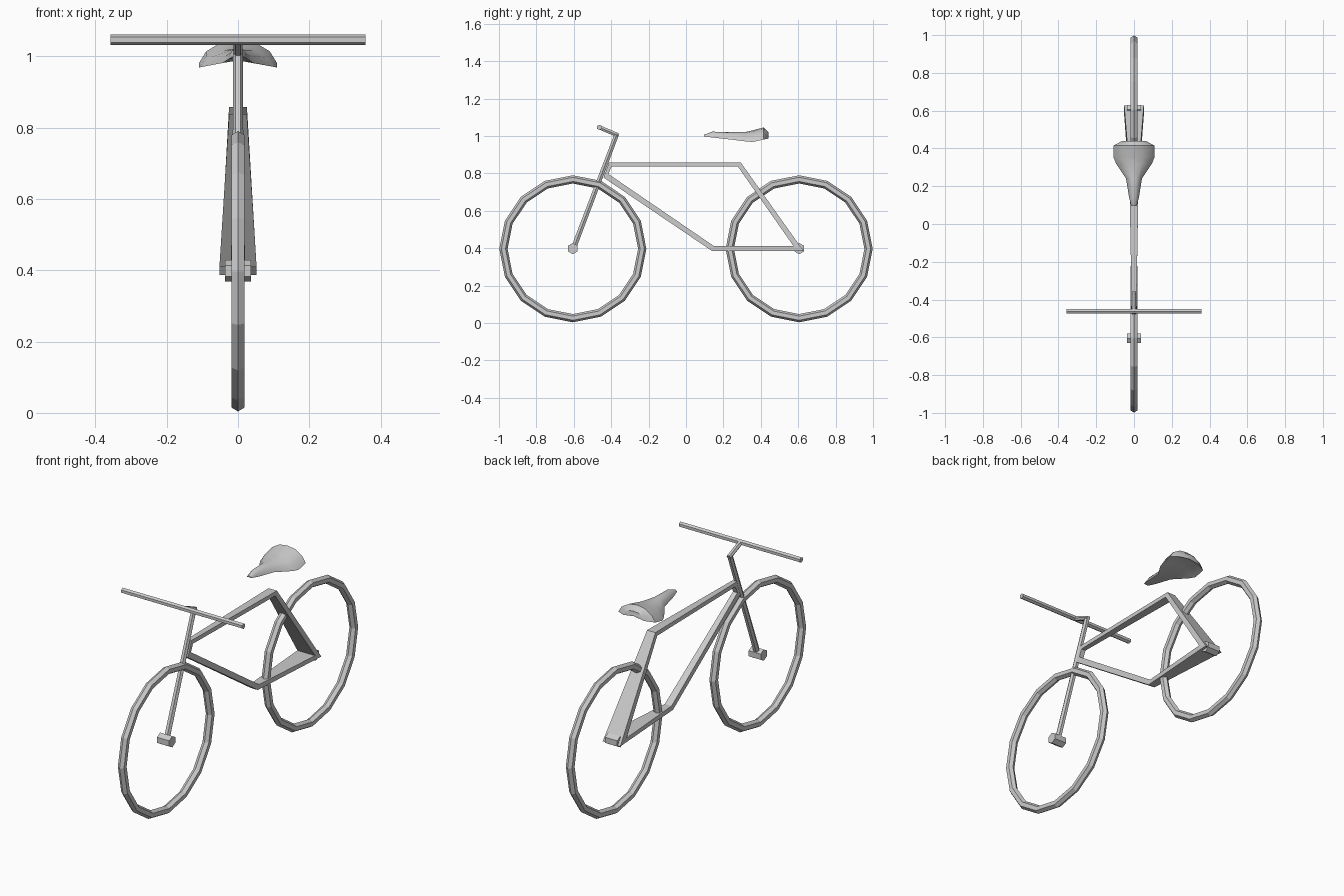
import bpy, bmesh, math
from mathutils import Vector

if "Cube" in bpy.data.objects:
    bpy.data.objects.remove(bpy.data.objects["Cube"], do_unlink=True)

grey = bpy.data.materials.new("plain grey")
grey.use_nodes = True
COLOUR = (0.6, 0.6, 0.6, 1)
grey.diffuse_color = COLOUR
grey.node_tree.nodes["Principled BSDF"].inputs["Base Color"].default_value = COLOUR


def finish(name, bm):
    bmesh.ops.recalc_face_normals(bm, faces=bm.faces[:])
    mesh = bpy.data.meshes.new(name)
    bm.to_mesh(mesh)
    bm.free()
    mesh.materials.append(grey)
    obj = bpy.data.objects.new(name, mesh)
    bpy.context.collection.objects.link(obj)
    return obj


def loft(name, rings, cap=True, closed=False):
    """Skin a list of equal-length point rings."""
    bm = bmesh.new()
    loops = [[bm.verts.new(p) for p in ring] for ring in rings]
    pairs = list(zip(loops, loops[1:]))
    if closed:
        pairs.append((loops[-1], loops[0]))
    for a, b in pairs:
        for i in range(len(a)):
            j = (i + 1) % len(a)
            bm.faces.new((a[i], a[j], b[j], b[i]))
    if cap:
        bm.faces.new(loops[0])
        bm.faces.new(loops[-1])
    return finish(name, bm)


def tube(name, start, end, r1, r2, sides=6):
    """Faceted tapered rod between two points."""
    start, end = Vector(start), Vector(end)
    axis = (end - start).normalized()
    side = Vector((0, 0, 1)) if abs(axis.x) > 0.9 else Vector((1, 0, 0))
    up = axis.cross(side)
    rings = []
    for centre, r in ((start, r1), (end, r2)):
        rings.append([centre + r * (side * math.cos(a) + up * math.sin(a))
                      for a in (math.tau * i / sides for i in range(sides))])
    return loft(name, rings)


# Wheels: faceted rings with a hexagonal section, and hubs
def wheel(name, y, z=0.397, radius=0.371, thick=0.022):
    rings = []
    for i in range(16):
        a = math.tau * i / 16
        ring = []
        for k in range(6):
            b = math.tau * k / 6
            r = radius + thick * math.cos(b)
            ring.append((thick * 0.95 * math.sin(b), y + r * math.cos(a), z + r * math.sin(a)))
        rings.append(ring)
    loft(name, rings, cap=False, closed=True)


for end, y in (("front", -0.605), ("rear", 0.605)):
    wheel(end + "_wheel", y)
    tube(end + "_hub", (-0.036, y, 0.398), (0.036, y, 0.398), 0.03, 0.03)

# Frame: one closed loop that widens towards the rear axle
# corner: half width, outer (y, z), inner (y, z)
corners = [
    (0.013, (-0.441, 0.778), (-0.415, 0.797)),
    (0.013, (-0.412, 0.858), (-0.398, 0.836)),
    (0.025, (0.293, 0.858), (0.278, 0.836)),
    (0.052, (0.628, 0.386), (0.575, 0.411)),
    (0.020, (0.138, 0.386), (0.150, 0.411)),
]
loft("frame", [[(-w, *o), (w, *o), (w, *i), (-w, *i)] for w, o, i in corners],
     cap=False, closed=True)

# Steering
tube("fork", (0, -0.6, 0.404), (0, -0.37, 1.01), 0.016, 0.014)
tube("stem", (0, -0.361, 1.003), (0, -0.465, 1.047), 0.013, 0.013)
tube("handlebar", (-0.357, -0.462, 1.046), (0.357, -0.462, 1.046), 0.0145, 0.0145)

# Saddle: stations of y, half width, top, edge and underside heights
stations = [
    (0.095, 0.014, 1.006, 0.998, 0.998),
    (0.14, 0.026, 1.023, 0.992, 0.994),
    (0.24, 0.042, 1.021, 0.981, 0.988),
    (0.32, 0.095, 1.022, 0.971, 0.992),
    (0.355, 0.109, 1.030, 0.968, 0.998),
    (0.415, 0.109, 1.046, 0.981, 1.005),
    (0.44, 0.062, 1.022, 0.986, 0.995),
]
rings = []
for y, w, top, edge, under in stations:
    h = top - edge
    half = [(w, edge), (w * 0.82, edge + h * 0.5), (w * 0.42, top - h * 0.1)]
    ring = [(x, y, z) for x, z in half] + [(0, y, top)]
    ring += [(-x, y, z) for x, z in reversed(half)] + [(0, y, under)]
    rings.append(ring)
saddle = loft("saddle", rings)
bpy.ops.object.select_all(action="DESELECT")
saddle.select_set(True)
bpy.context.view_layer.objects.active = saddle
bpy.ops.object.shade_smooth_by_angle(angle=math.radians(40))
